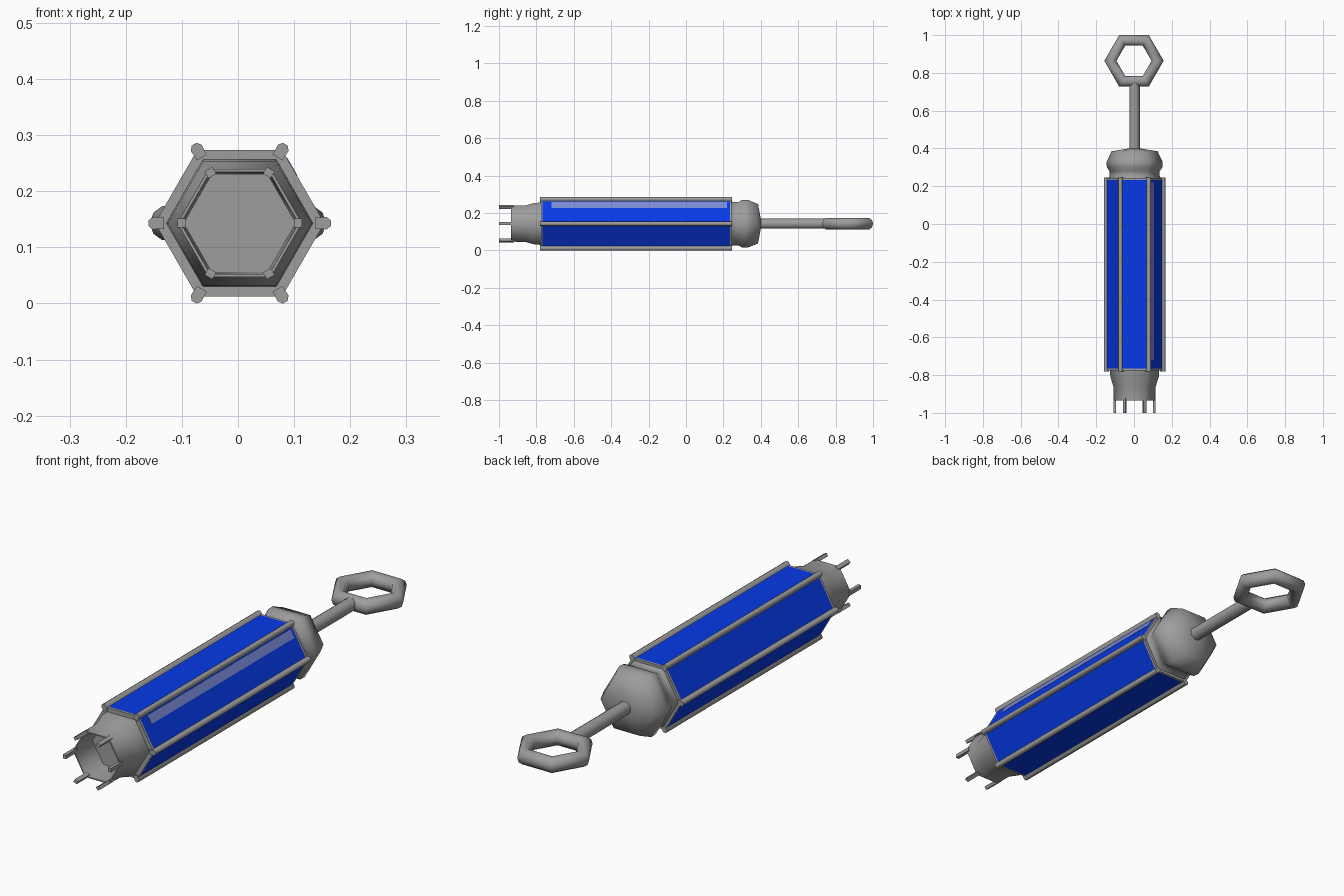
import bpy, bmesh, math

if "Cube" in bpy.data.objects:
    bpy.data.objects.remove(bpy.data.objects["Cube"])

CX, CZ = 0.003, 0.143          # centre line of the hexagonal body


def material(name, rgb):
    m = bpy.data.materials.new(name)
    m.diffuse_color = (*rgb, 1.0)
    m.use_nodes = True
    m.node_tree.nodes["Principled BSDF"].inputs["Base Color"].default_value = m.diffuse_color
    return m


GREY = material("metal grey", (0.34, 0.34, 0.34))
BLUE = material("panel blue", (0.002, 0.045, 0.88))
PALE = material("pale blue sheen", (0.20, 0.26, 0.68))


def finish(name, bm, mats, angle=30):
    bmesh.ops.recalc_face_normals(bm, faces=bm.faces[:])
    me = bpy.data.meshes.new(name)
    bm.to_mesh(me)
    bm.free()
    for m in mats:
        me.materials.append(m)
    ob = bpy.data.objects.new(name, me)
    bpy.context.collection.objects.link(ob)
    bpy.ops.object.select_all(action='DESELECT')
    ob.select_set(True)
    bpy.context.view_layer.objects.active = ob
    bpy.ops.object.shade_smooth_by_angle(angle=math.radians(angle))
    return ob


def lathe(profile, sides=6):
    """Sweep (y, radius) points round the centre line and cap both ends."""
    bm = bmesh.new()
    rings = []
    for y, r in profile:
        rings.append([bm.verts.new((CX + r * math.cos(2 * math.pi * k / sides), y,
                                    CZ + r * math.sin(2 * math.pi * k / sides)))
                      for k in range(sides)])
    for a, b in zip(rings, rings[1:]):
        for k in range(sides):
            n = (k + 1) % sides
            bm.faces.new((a[k], a[n], b[n], b[k]))
    bm.faces.new(rings[0])
    bm.faces.new(rings[-1])
    return bm


def bar(bm, section, y0, y1, angle):
    """Straight bar along y; section is (radial, tangential) points."""
    ca, sa = math.cos(angle), math.sin(angle)
    ends = [[bm.verts.new((CX + r * ca - t * sa, y, CZ + r * sa + t * ca))
             for r, t in section] for y in (y0, y1)]
    count = len(section)
    for k in range(count):
        n = (k + 1) % count
        bm.faces.new((ends[0][k], ends[0][n], ends[1][n], ends[1][k]))
    bm.faces.new(ends[0])
    bm.faces.new(ends[1])


# Hexagonal body with a blue panel inset in each side, close to both ends
bm = lathe([(-0.775, 0.151), (0.243, 0.151)])
bmesh.ops.recalc_face_normals(bm, faces=bm.faces[:])
sides = [f for f in bm.faces if abs(f.normal.y) < 0.5]
bmesh.ops.inset_individual(bm, faces=sides, thickness=0.018)
for f in sides:
    f.material_index = 1
    for v in f.verts:
        v.co.y = -0.766 if v.co.y < 0 else 0.234
finish("body", bm, [GREY, BLUE])

# Pale strip along the upper edge of the right-hand upper panel
bm = bmesh.new()
apothem = 0.151 * math.cos(math.pi / 6)
bar(bm, [(apothem - 0.001, 0.022), (apothem + 0.001, 0.022),
         (apothem + 0.001, 0.058), (apothem - 0.001, 0.058)], -0.72, 0.22, math.pi / 6)
finish("pale_strip", bm, [PALE])

# Corner rails
bm = bmesh.new()
for k in range(6):
    bar(bm, [(0.135, -0.010), (0.155, -0.011), (0.1625, -0.005),
             (0.1625, 0.005), (0.155, 0.011), (0.135, 0.010)],
        -0.78, 0.245, k * math.pi / 3)
finish("corner_rails", bm, [GREY], 65)

# Hollow front socket
finish("front_socket", lathe([(-0.77, 0.131), (-0.81, 0.128), (-0.86, 0.112), (-0.935, 0.111),
                              (-0.935, 0.105), (-0.82, 0.100)]), [GREY], 65)

# Prongs on the socket rim
bm = bmesh.new()
for k in range(6):
    bar(bm, [(0.097, -0.008), (0.111, -0.008), (0.111, 0.008), (0.097, 0.008)],
        -1.0, -0.92, k * math.pi / 3)
finish("prongs", bm, [GREY])

# Rounded back cap with a narrow neck behind the body
finish("back_cap", lathe([(0.235, 0.142), (0.255, 0.133), (0.28, 0.133), (0.30, 0.147),
                          (0.33, 0.148), (0.35, 0.138), (0.385, 0.122), (0.40, 0.03)]),
       [GREY], 65)

# Stem
finish("stem", lathe([(0.38, 0.028), (0.75, 0.028)], 10), [GREY], 40)

# Hexagonal pull ring
bpy.ops.mesh.primitive_torus_add(major_segments=6, minor_segments=10, major_radius=0.125,
                                 minor_radius=0.032, location=(0, 0.864, CZ))
ring = bpy.context.object
ring.name = "pull_ring"
ring.data.materials.append(GREY)
bpy.ops.object.shade_smooth_by_angle(angle=math.radians(65))
